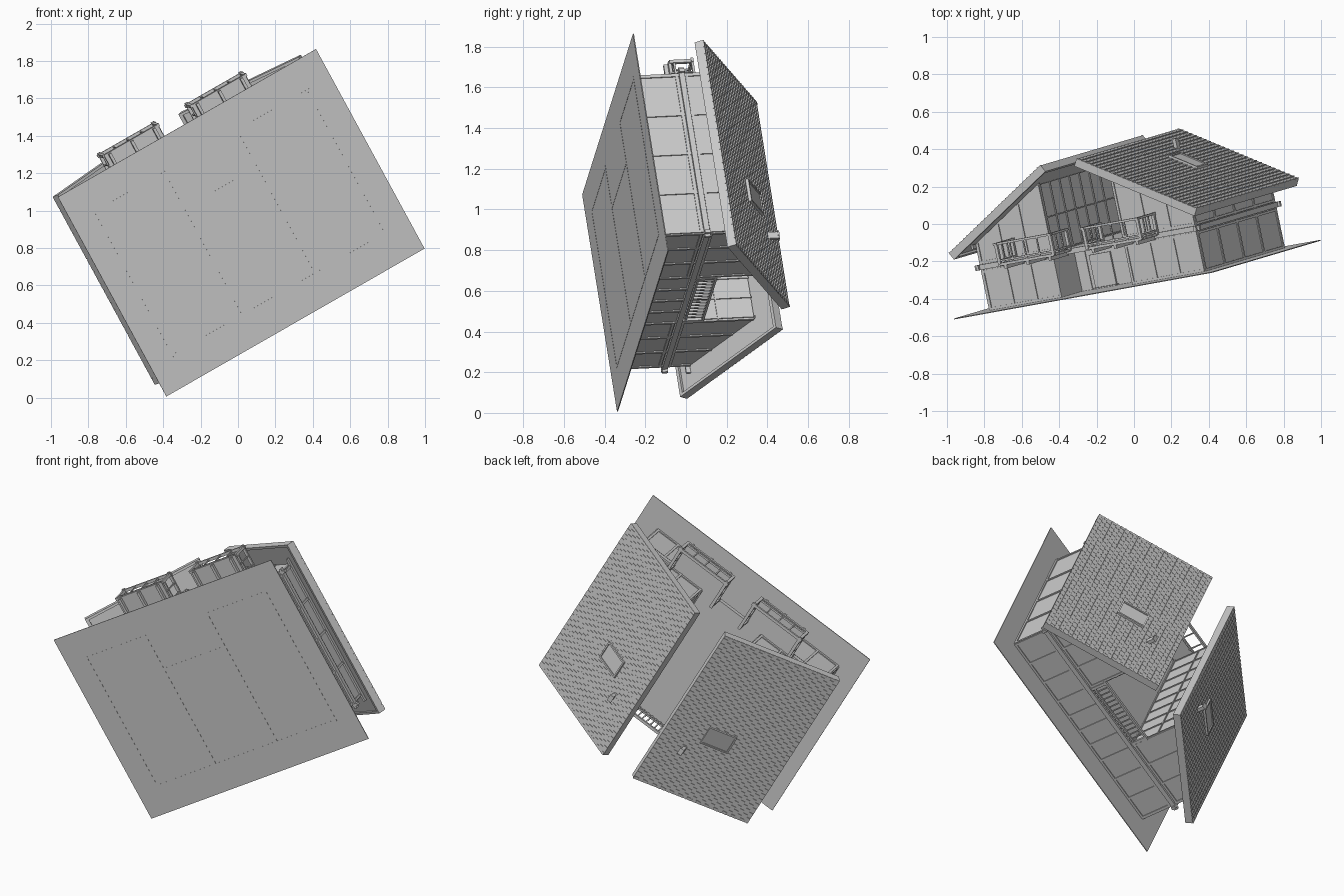
import bpy, bmesh, math
from mathutils import Vector, Matrix

if "Cube" in bpy.data.objects:
    bpy.data.objects.remove(bpy.data.objects["Cube"])

# Tilted house frame: U = along the front, V = towards the front, N = up from the plate
U = Vector((0.857, 0.155, 0.491)).normalized()
V = Vector((-0.469, -0.139, 0.873))
V = (V - U * V.dot(U)).normalized()
N = U.cross(-V)
P0 = Vector((0.0175, -0.30, 0.935))
parts = {}


def world(p):
    return P0 + U * p[0] + V * p[1] + N * p[2]


def prism(name, a, b):
    """Solid between two matching outlines a and b, in house coordinates."""
    bm = parts.setdefault(name, bmesh.new())
    va = [bm.verts.new(world(p)) for p in a]
    vb = [bm.verts.new(world(p)) for p in b]
    bm.faces.new(va)
    bm.faces.new(vb[::-1])
    for i in range(len(a)):
        j = (i + 1) % len(a)
        bm.faces.new((va[j], va[i], vb[i], vb[j]))


def box(name, u0, u1, v0, v1, n0, n1):
    q = [(u0, v0), (u1, v0), (u1, v1), (u0, v1)]
    prism(name, [(x, y, n0) for x, y in q], [(x, y, n1) for x, y in q])


def roof_under(u):
    return 0.794 - 0.572 * abs(u) - 0.04


# Main dimensions
W, D, IN, REC = 0.67, 0.447, 0.22, 0.22
TH, FL = 0.014, 0.235

# Ground plate
box("base_plate", -0.805, 0.805, -0.613, 0.613, 0, 0.005)

# Upper floor and the edge beams around it
box("upper_floor", -W, W, -D, D, FL, FL + 0.014)
for s in (1, -1):
    box("floor_edge_beam", -W - 0.03, W + 0.03, s * D, s * (D + 0.016), FL - 0.008, FL + 0.02)
    box("floor_edge_beam", s * W, s * (W + 0.016), -D - 0.03, D + 0.03, FL - 0.008, FL + 0.02)
    # Beam under the eave
    box("eave_beam", s * W, s * (W + 0.012), -D - 0.04, D + 0.04, 0.345, 0.368)

# Wing walls
for s in (1, -1):
    box("end_wall", s * (W - TH), s * W, -D, D, -0.001, roof_under(W))
    box("inner_wall", s * IN, s * (IN + TH), -D, D, -0.001, roof_under(IN + TH))
    for f in (1, -1):
        outline = [(s * IN, -0.001), (s * W, -0.001), (s * W, roof_under(W)), (s * IN, roof_under(IN))]
        prism("gable_wall", [(u, f * D, n) for u, n in outline],
              [(u, f * (D - TH), n) for u, n in outline])

# Central bay: recessed front wall, rear wall and entrance door
box("recessed_wall", -IN, IN, REC - TH, REC, -0.001, FL)
box("rear_wall", -IN, IN, -D, -D + TH, -0.001, FL)
box("door", -0.13, 0.0, REC, REC + 0.012, 0.005, 0.19)
box("door_step", -0.14, 0.01, REC, REC + 0.03, 0, 0.012)

# Cover strips on the panel joints
B, H = 0.007, 0.006
for s in (1, -1):
    for k in range(5):
        v = -D + B + k * (2 * D - 2 * B) / 4
        box("end_wall_strips", s * W, s * (W + H), v - B, v + B, 0.005, roof_under(W))
    for n in (0.012, FL - 0.02, FL + 0.03):
        box("end_wall_strips", s * W, s * (W + H), -D, D, n - B, n + B)
    for k in range(9):
        v = -D + B + k * (2 * D - 2 * B) / 8
        box("inner_wall_strips", s * (IN - H), s * IN, v - B / 2, v + B / 2, FL, roof_under(IN) - 0.005)
    for n in (FL + 0.022, 0.44):
        box("inner_wall_strips", s * (IN - H), s * IN, -D, D, n - B / 2, n + B / 2)
    for f in (1, -1):
        for k in range(4):
            u = IN + B + k * (W - IN - 2 * B) / 3
            box("gable_strips", s * (u - B), s * (u + B), f * D, f * (D + H), 0.005, roof_under(u) - 0.005)
        for n in (0.012, FL - 0.02, FL + 0.03):
            box("gable_strips", s * IN, s * W, f * D, f * (D + H), n - B, n + B)
    box("bay_strips", s * 0.11 - B, s * 0.11 + B, -D - H, -D, 0.005, FL)
    box("bay_strips", s * 0.16 - B, s * 0.16 + B, REC, REC + H, 0.005, FL)
box("bay_strips", -B, B, -D - H, -D, 0.005, FL)
box("bay_strips", -IN, IN, -D - H, -D, 0.005, 0.019)


# Railings: one straight run between two plan points
def railing(name, a, b, n0, n1, count):
    a, b = Vector(a), Vector(b)
    d = (b - a).normalized()
    r = 0.006
    side = Vector((-d.y, d.x)) * r

    def bar(p, q, z0, z1, k=1.0):
        ring = [p - side * k, q - side * k, q + side * k, p + side * k]
        prism(name, [(*c, z0) for c in ring], [(*c, z1) for c in ring])
    bar(a - d * 0.015, b + d * 0.015, n1 - 0.012, n1, 1.5)
    bar(a, b, n0 + 0.018, n0 + 0.028)
    for i in range(count + 1):
        p = a.lerp(b, i / count)
        k = 1.4 if i in (0, count) else 0.6
        bar(p - d * r * k, p + d * r * k, n0, n1 - 0.006, k)


# Two front balconies
for s in (1, -1):
    a, b, f = 0.105 * s, 0.44 * s, 0.645
    box("balcony_floor", a, b, D, f + 0.006, FL + 0.005, FL + 0.02)
    for u in (a + 0.03 * s, (a + b) / 2, b - 0.03 * s):
        box("balcony_joist", u - 0.008, u + 0.008, D, f, FL - 0.015, FL + 0.005)
    railing("balcony_railing", (a, f), (b, f), FL + 0.01, 0.365, 4)
    railing("balcony_railing", (a, D + 0.02), (a, f), FL + 0.01, 0.365, 3)
    railing("balcony_railing", (b, D + 0.02), (b, f), FL + 0.01, 0.365, 3)

# Rear gallery railing
railing("rear_railing", (-IN + 0.01, -D), (IN - 0.01, -D), FL + 0.014, 0.365, 14)

# Roof slopes, left open along the ridge
EU, EN, L, RV = 0.771, 0.350, 0.76, 0.578
ang = math.atan2(0.377, 0.659)
ca, sa = math.cos(ang), math.sin(ang)
ROWS, COLS = 26, 30


def roof_block(name, s, t0, t1, v0, v1, h0, h1, h0b=None, h1b=None):
    """Block on the slope: t up from the eave, h out of the roof plane."""
    h0b = h0 if h0b is None else h0b
    h1b = h1 if h1b is None else h1b

    def outline(v):
        return [(s * (EU - ca * t + sa * h), v, EN + sa * t + ca * h)
                for t, h in ((t0, h0), (t1, h0b), (t1, h1b), (t0, h1))]
    prism(name, outline(v0), outline(v1))


for s in (1, -1):
    roof_block("roof_deck", s, 0, L, -RV, RV, -0.03, -0.002)
    for f in (1, -1):
        roof_block("barge_board", s, 0, L, f * RV, f * (RV - 0.015), -0.042, 0.002)
    for t in (0.0, L - 0.02):
        roof_block("purlin", s, t, t + 0.02, -RV, RV, -0.042, -0.03)
    # Overlapping tiles
    p, q = L / ROWS, 2 * RV / COLS
    for r in range(ROWS):
        off = q / 2 if r % 2 else 0
        for c in range(COLS + (r % 2)):
            v0 = max(-RV, -RV + c * q - off)
            v1 = min(RV, -RV + (c + 1) * q - off)
            roof_block("roof_tiles", s, r * p, (r + 1) * p, v0 + 0.001, v1 - 0.001,
                       -0.003, 0.006, -0.003, 0.0)
    # Skylight frame and pane
    tc, vc, a, b = (EU - 0.39) / ca, -0.11, 0.09, 0.062
    roof_block("skylight_pane", s, tc - a, tc + a, vc - b, vc + b, 0, 0.010)
    for f in (1, -1):
        roof_block("skylight_frame", s, tc - a, tc + a, vc + f * b, vc + f * (b - 0.01), 0, 0.016)
        roof_block("skylight_frame", s, tc + f * a, tc + f * (a - 0.01), vc - b, vc + b, 0, 0.016)
    # Small vent chimney
    box("chimney", s * 0.25, s * 0.27, -0.275, -0.24, 0.62, 0.69)
    box("chimney_cap", s * 0.246, s * 0.274, -0.279, -0.236, 0.69, 0.697)

# Turn every part into an object
for name, bm in parts.items():
    bmesh.ops.recalc_face_normals(bm, faces=bm.faces)
    me = bpy.data.meshes.new(name)
    bm.to_mesh(me)
    bm.free()
    bpy.context.collection.objects.link(bpy.data.objects.new(name, me))
